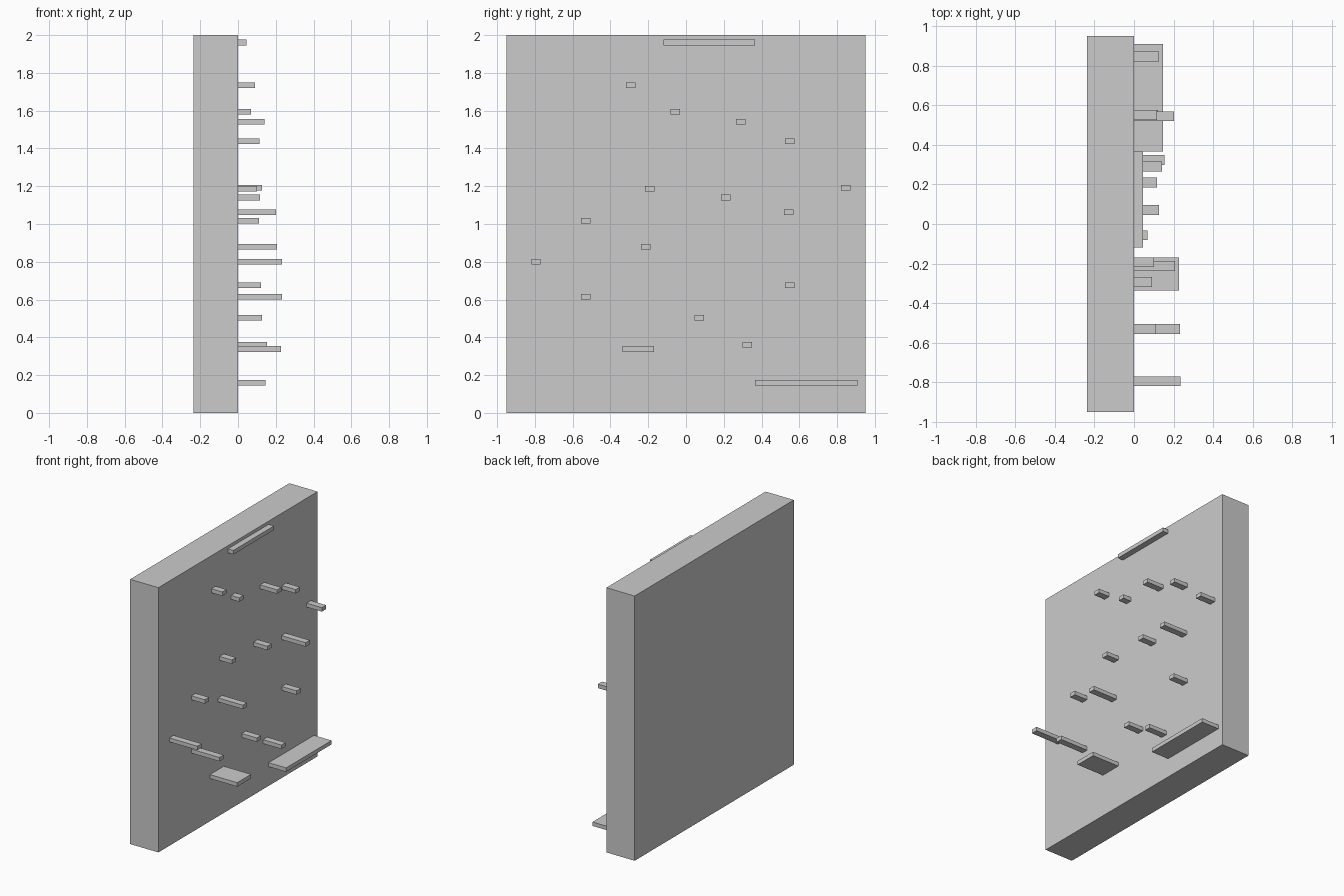
import bpy

if "Cube" in bpy.data.objects:
    bpy.data.objects.remove(bpy.data.objects["Cube"])

PEG_W, PEG_H = 0.05, 0.03   # common peg width and thickness
FACE_X = 0.0                # front face of the wall


def box(name, lo, hi):
    """Axis-aligned box between two corners."""
    bpy.ops.mesh.primitive_cube_add(size=1, location=[(a + b) / 2 for a, b in zip(lo, hi)])
    ob = bpy.context.object
    ob.name = name
    ob.scale = [b - a for a, b in zip(lo, hi)]
    bpy.ops.object.transform_apply(location=False, rotation=False, scale=True)
    return ob


def hold(name, y, z, depth, width=PEG_W):
    """Flat bar standing out of the wall face, centred on y, z."""
    return box(name, (FACE_X, y - width / 2, z - PEG_H / 2),
               (FACE_X + depth, y + width / 2, z + PEG_H / 2))


# Wall slab
box("wall", (-0.236, -0.95, 0), (FACE_X, 0.95, 2))

# Wide ledges
hold("top_ledge", 0.123, 1.961, 0.045, 0.485)
hold("small_platform", -0.252, 0.338, 0.228, 0.166)
hold("large_platform", 0.637, 0.16, 0.146, 0.542)

# Small pegs: y, z, depth
pegs = [
    (-0.292, 1.735, 0.091), (-0.057, 1.595, 0.068), (0.29, 1.542, 0.141),
    (0.55, 1.438, 0.115), (0.845, 1.192, 0.127), (-0.193, 1.186, 0.101),
    (0.21, 1.14, 0.116), (0.544, 1.062, 0.202), (-0.53, 1.017, 0.111),
    (-0.212, 0.88, 0.206), (-0.794, 0.80, 0.234), (0.55, 0.675, 0.122),
    (-0.53, 0.614, 0.233), (0.07, 0.503, 0.126), (0.324, 0.36, 0.153),
]
for i, (y, z, depth) in enumerate(pegs, 1):
    hold(f"peg_{i:02d}", y, z, depth)
